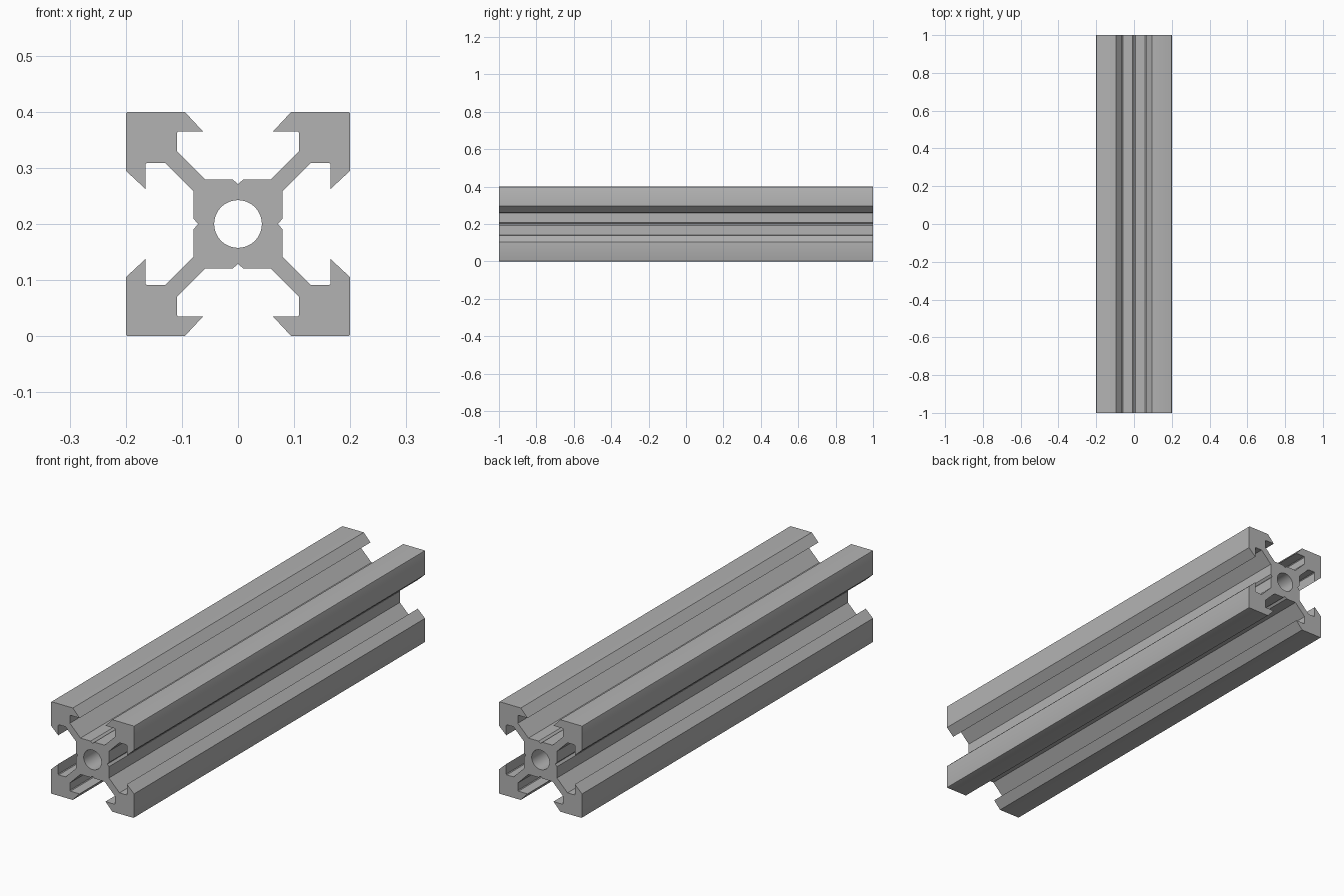
import bpy, bmesh, math
from mathutils import Matrix, Vector

cube = bpy.data.objects.get("Cube")
if cube:
    bpy.data.objects.remove(cube, do_unlink=True)

LENGTH = 2.0
CENTRE_Z = 0.2
BORE_RADIUS = 0.0425
BORE_SIDES = 48

# Bare aluminium
metal = bpy.data.materials.new("aluminium grey")
metal.use_nodes = True
colour = (0.45, 0.45, 0.45, 1)
metal.diffuse_color = colour
metal.node_tree.nodes["Principled BSDF"].inputs["Base Color"].default_value = colour

# One eighth of the cross-section: slot groove, core, web, lip, outer corner
eighth = [
    (0, 0.071), (0.009, 0.079), (0.058, 0.079), (0.109, 0.13),
    (0.109, 0.162), (0.106, 0.165), (0.0625, 0.165), (0.095, 0.2),
    (0.196, 0.2), (0.1988, 0.1988),
]


def section_outline():
    """Mirror the eighth over its diagonal, then turn it four times."""
    quarter = eighth + [(z, x) for x, z in reversed(eighth[1:-1])]
    points = []
    for turn in range(4):
        spin = Matrix.Rotation(turn * math.pi / 2, 3, 'Y')
        points += [spin @ Vector((x, 0, z)) for x, z in quarter]
    return points


def circle(radius, sides):
    angles = [math.tau * i / sides for i in range(sides)]
    return [Vector((radius * math.sin(a), 0, radius * math.cos(a))) for a in angles]


def add_loop(bm, points):
    offset = Vector((0, -LENGTH / 2, CENTRE_Z))
    verts = [bm.verts.new(p + offset) for p in points]
    return [bm.edges.new((v, verts[i - 1])) for i, v in enumerate(verts)]


# Slotted rail: filled section with a round bore, extruded along y
bm = bmesh.new()
edges = add_loop(bm, section_outline()) + add_loop(bm, circle(BORE_RADIUS, BORE_SIDES))
bmesh.ops.triangle_fill(bm, edges=edges, use_beauty=True, normal=(0, -1, 0))
result = bmesh.ops.extrude_face_region(bm, geom=bm.faces[:], use_keep_orig=True)
far_end = [g for g in result["geom"] if isinstance(g, bmesh.types.BMVert)]
bmesh.ops.translate(bm, verts=far_end, vec=(0, LENGTH, 0))
bmesh.ops.recalc_face_normals(bm, faces=bm.faces[:])

mesh = bpy.data.meshes.new("slotted_rail")
bm.to_mesh(mesh)
bm.free()
mesh.materials.append(metal)
rail = bpy.data.objects.new("slotted_rail", mesh)
bpy.context.collection.objects.link(rail)

# Smooth bore and rounded corners, sharp everywhere else
bpy.ops.object.select_all(action='DESELECT')
rail.select_set(True)
bpy.context.view_layer.objects.active = rail
bpy.ops.object.shade_smooth_by_angle(angle=math.radians(30))
